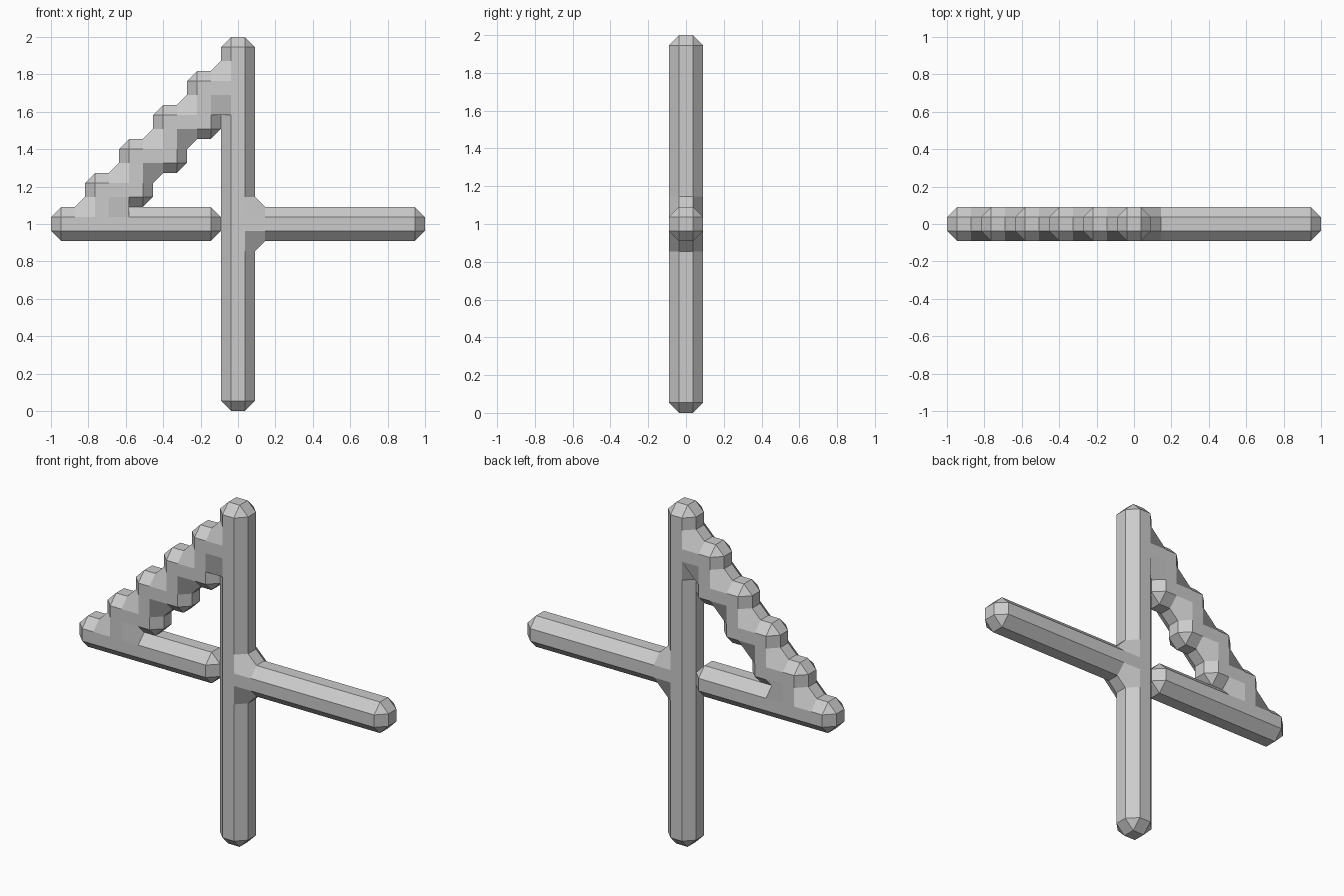
import bpy, bmesh
from mathutils import Vector

cube = bpy.data.objects.get("Cube")
if cube:
    bpy.data.objects.remove(cube)

S = 2 / 11          # spacing of the nodes
A = S / 2           # half width of a bar
B = S * 0.2         # half width of a bar's flat side
DIRS = [(1, 0), (0, 1), (-1, 0), (0, -1)]

# Runs of linked nodes, as (column, row)
post = [(5, k) for k in range(11)]
right_arm = [(i, 5) for i in range(5, 11)]
left_arm = [(i, 5) for i in range(5)]
stair = [(1, 5)]
for n in range(1, 5):
    stair += [(n, n + 5), (n + 1, n + 5)]

links = set()
for run in (post, right_arm, left_arm, stair):
    for c, n in zip(run, run[1:]):
        links |= {(c, n), (n, c)}
cells = sorted({c for c, n in links})

bm = bmesh.new()
verts = {}


def step(c, d):
    return (c[0] + d[0], c[1] + d[1])


def linked(c, d):
    return (c, step(c, d)) in links


def face(c, d, e, points, hint):
    """Add a face from (along d, along e, y) points, turned towards hint.
    A second face on the same points is an inner wall, so both go."""
    ring = []
    for u, v, y in points:
        co = Vector(((c[0] - 5) * S + d[0] * u + e[0] * v, y,
                     (c[1] + 0.5) * S + d[1] * u + e[1] * v))
        key = tuple(round(x, 4) for x in co)
        if key not in verts:
            verts[key] = bm.verts.new(co)
        ring.append(verts[key])
    old = bm.faces.get(ring)
    if old:
        bm.faces.remove(old)
        return
    f = bm.faces.new(ring)
    f.normal_update()
    if f.normal.dot(Vector(hint)) < 0:
        f.normal_flip()


def strip(c, d, e, p, q, hint):
    """Flat quad across the thickness between two (d, e) points."""
    face(c, d, e, [(*p, -B), (*q, -B), (*q, B), (*p, B)], hint)


for c in cells:
    # Front and back squares of each node
    for s in (-1, 1):
        face(c, DIRS[0], DIRS[1],
             [(-B, -B, s * A), (B, -B, s * A), (B, B, s * A), (-B, B, s * A)], (0, s, 0))

    for j, d in enumerate(DIRS):
        e = DIRS[(j + 1) % 4]
        out_d = (d[0], 0, d[1])
        out_de = (d[0] + e[0], 0, d[1] + e[1])
        n = step(c, d)

        # Closed side of a node, with its bevels
        if not linked(c, d):
            strip(c, d, e, (A, -B), (A, B), out_d)
            for s in (-1, 1):
                face(c, d, e, [(B, -B, s * A), (B, B, s * A),
                               (A, B, s * B), (A, -B, s * B)], (0, s, 0))

        # Octagonal tube between two nodes
        elif j < 2:
            for s in (-1, 1):
                face(c, d, e, [(B, -B, s * A), (B, B, s * A),
                               (S - B, B, s * A), (S - B, -B, s * A)], (0, s, 0))
            for g in (e, (-e[0], -e[1])):
                bends = linked(c, g) + linked(n, g)
                if bends == 0:
                    strip(c, d, g, (B, A), (S - B, A), (g[0], 0, g[1]))
                for s in (-1, 1):
                    if bends == 0:
                        face(c, d, g, [(B, B, s * A), (S - B, B, s * A),
                                       (S - B, A, s * B), (B, A, s * B)], (0, s, 0))
                    elif bends == 2:
                        # Web where two arms touch
                        face(c, d, g, [(B, B, s * A), (S - B, B, s * A), (S - B, S - B, s * A),
                                       (A, S - B, s * B), (B, S - B, s * A)], (0, s, 0))

        # Rounded outer corner
        if not linked(c, d) and not linked(c, e):
            strip(c, d, e, (A, B), (B, A), out_de)
            for s in (-1, 1):
                face(c, d, e, [(B, B, s * A), (A, B, s * B), (B, A, s * B)], (0, s, 0))

        # Filled inner corner
        if linked(c, d) and linked(c, e):
            if not linked(n, e) and not linked(step(c, e), d):
                strip(c, d, e, (S - B, A), (A, S - B), out_de)
                for s in (-1, 1):
                    face(c, d, e, [(B, B, s * A), (S - B, B, s * A), (S - B, A, s * B),
                                   (A, S - B, s * B), (B, S - B, s * A)], (0, s, 0))

# Join the long flat runs into single faces
bmesh.ops.dissolve_limit(bm, angle_limit=0.01, verts=bm.verts, edges=bm.edges)

grey = bpy.data.materials.new("plain_grey")
grey.use_nodes = True
colour = (0.6, 0.6, 0.6, 1)
grey.diffuse_color = colour
grey.node_tree.nodes["Principled BSDF"].inputs["Base Color"].default_value = colour

mesh = bpy.data.meshes.new("stepped_frame")
bm.to_mesh(mesh)
bm.free()
mesh.materials.append(grey)
frame = bpy.data.objects.new("stepped_frame", mesh)
bpy.context.scene.collection.objects.link(frame)
